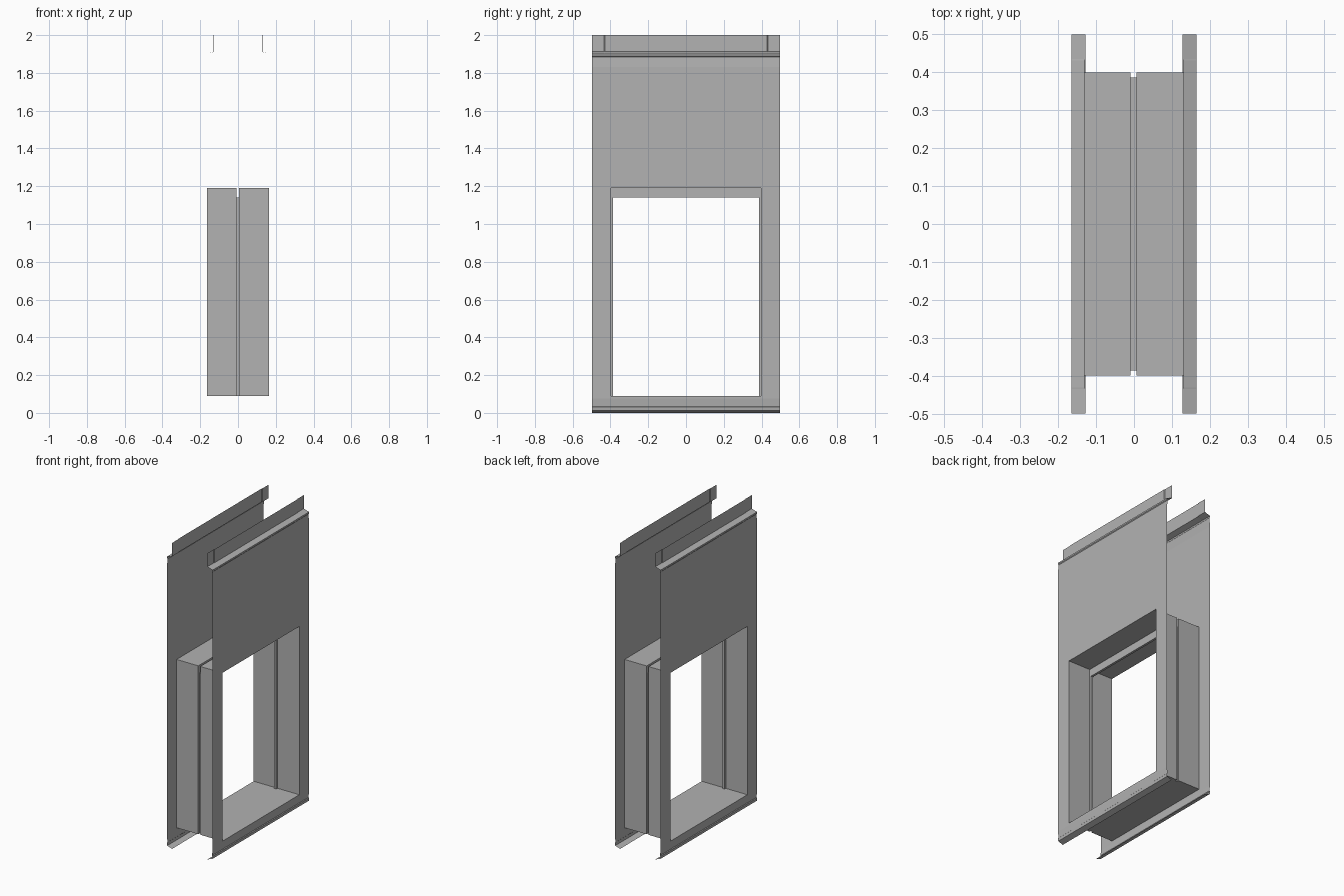
import bpy, bmesh

if "Cube" in bpy.data.objects:
    bpy.data.objects.remove(bpy.data.objects["Cube"])

HOLE_Y, HOLE_Z0, HOLE_Z1 = 0.398, 0.09, 1.19

grey = bpy.data.materials.new("dark_grey_sheet")
grey.diffuse_color = (0.446, 0.446, 0.446, 1.0)
grey.use_nodes = True
grey.node_tree.nodes["Principled BSDF"].inputs["Base Color"].default_value = grey.diffuse_color


def finish(name, bm):
    bmesh.ops.delete(bm, geom=[v for v in bm.verts if not v.link_faces], context='VERTS')
    bmesh.ops.recalc_face_normals(bm, faces=bm.faces)
    mesh = bpy.data.meshes.new(name)
    bm.to_mesh(mesh)
    bm.free()
    mesh.materials.append(grey)
    obj = bpy.data.objects.new(name, mesh)
    bpy.context.collection.objects.link(obj)
    return obj


def mirror_x(obj):
    m = obj.modifiers.new("mirror", 'MIRROR')
    m.use_mirror_merge = False


# Folded wall sheet: x/z profile from the bottom lip to the top flange
profile = [(0.128, 0.0), (0.163, 0.012), (0.165, 0.03), (0.161, 0.034), (0.165, 0.075),
           (0.165, HOLE_Z0), (0.165, HOLE_Z1), (0.165, 1.83), (0.161, 1.885),
           (0.165, 1.89), (0.165, 1.90), (0.130, 1.912), (0.130, 2.0)]
columns = [-0.498, -0.434, -0.43, -HOLE_Y, HOLE_Y, 0.43, 0.434, 0.498]

bm = bmesh.new()
grid = []
for x, z in profile:
    row = []
    for y in columns:
        step = 0.003 if z > 1.91 and abs(y) > 0.432 else 0.0   # joggled flange ends
        row.append(bm.verts.new((x - step, y, z)))
    grid.append(row)
for i in range(len(profile) - 1):
    for j in range(len(columns) - 1):
        if profile[i][1] == HOLE_Z0 and columns[j] == -HOLE_Y:
            continue                                           # window opening
        bm.faces.new((grid[i][j], grid[i][j + 1], grid[i + 1][j + 1], grid[i + 1][j]))
mirror_x(finish("wall_sheet", bm))


# Opening liner: rectangular rings stepped along x form the central stop groove
def ring(bm, x, y, top):
    return [bm.verts.new((x, a, b)) for a, b in
            ((-y, HOLE_Z0), (-y, top), (y, top), (y, HOLE_Z0))]


bm = bmesh.new()
rings = [ring(bm, -0.165, HOLE_Y, HOLE_Z1), ring(bm, -0.009, HOLE_Y, HOLE_Z1),
         ring(bm, -0.009, 0.386, 1.14), ring(bm, 0.006, 0.386, 1.14),
         ring(bm, 0.006, HOLE_Y, HOLE_Z1), ring(bm, 0.165, HOLE_Y, HOLE_Z1)]
for a, b in zip(rings, rings[1:]):
    for k in range(4):
        n = (k + 1) % 4
        if k == 3 and a[0].co.x == b[0].co.x:
            continue                                           # sill has no step
        bm.faces.new((a[k], a[n], b[n], b[k]))
finish("opening_liner", bm)
